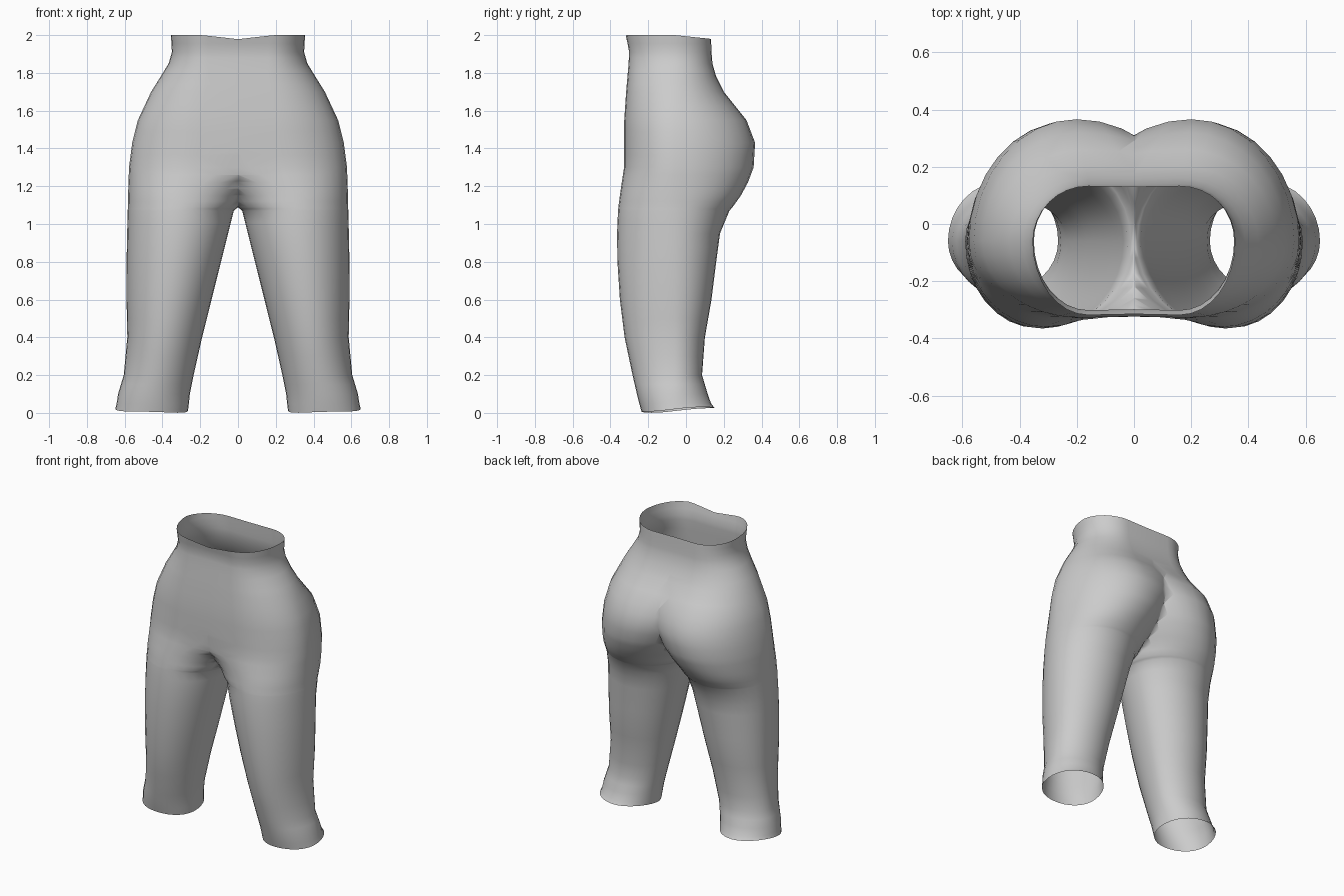
import bpy, bmesh, math

SIDES = 32      # points around each leg
MID_Y = -0.06   # depth at which the cross-section is widest

# Cross-sections from hem to waist:
# height, centre x, outer x, inner radius (front), inner radius (back), front y, back y
SECTIONS = [
    (0.00, 0.455, 0.650, 0.190, 0.190, -0.235, 0.150),
    (0.10, 0.440, 0.635, 0.185, 0.185, -0.260, 0.115),
    (0.20, 0.420, 0.605, 0.185, 0.185, -0.283, 0.085),
    (0.40, 0.390, 0.586, 0.200, 0.200, -0.325, 0.100),
    (0.60, 0.365, 0.590, 0.225, 0.225, -0.350, 0.135),
    (0.80, 0.340, 0.590, 0.250, 0.250, -0.363, 0.160),
    (0.95, 0.320, 0.587, 0.268, 0.268, -0.365, 0.180),
    (1.07, 0.305, 0.584, 0.283, 0.283, -0.360, 0.230),
    (1.09, 0.300, 0.583, 0.302, 0.301, -0.358, 0.247),
    (1.15, 0.290, 0.582, 0.340, 0.316, -0.350, 0.290),
    (1.22, 0.260, 0.580, 0.420, 0.335, -0.340, 0.328),
    (1.30, 0.230, 0.577, 0.850, 0.355, -0.328, 0.358),
    (1.43, 0.200, 0.560, 1.200, 0.410, -0.328, 0.366),
    (1.55, 0.190, 0.530, 1.200, 0.490, -0.327, 0.320),
    (1.70, 0.170, 0.460, 1.200, 0.800, -0.317, 0.200),
    (1.78, 0.160, 0.410, 1.200, 1.000, -0.310, 0.160),
    (1.85, 0.160, 0.367, 1.200, 1.200, -0.304, 0.140),
    (1.91, 0.160, 0.350, 1.200, 1.200, -0.301, 0.135),
    (2.00, 0.160, 0.355, 1.200, 1.200, -0.318, 0.132),
]


def subdivide(rows):
    """Insert a halfway section between each pair."""
    out = []
    for a, b in zip(rows, rows[1:]):
        out += [a, tuple((p + q) / 2 for p, q in zip(a, b))]
    return out + [rows[-1]]


def ring_point(row, i):
    z, cx, outer, in_front, in_back, yf, yb = row
    t = 2 * math.pi * i / SIDES
    c, s = math.cos(t), math.sin(t)
    rx = outer - cx if c > 0 else (in_back if s > 0 else in_front)
    ry = yb - MID_Y if s > 0 else MID_Y - yf
    x, y = cx + rx * c, MID_Y + ry * s
    if z < 0.01:        # wavy hem, higher at the back and outside
        z = 0.015 + 0.07 * (y - MID_Y) + 0.005 * c + 0.003 * math.sin(3 * t)
        z = max(z, 0.0)
    elif z > 1.99:      # waist dips at the front centre and the back
        if s < 0:
            z -= 0.03 * max(0.0, 1 - (max(x, 0) / 0.17) ** 2)
        else:
            z -= 0.02 * s
    return x, y, z


# One leg and half the hips as a tube, cut on the centre plane
bm = bmesh.new()
rings = [[bm.verts.new(ring_point(r, i)) for i in range(SIDES)]
         for r in subdivide(SECTIONS)]
for lo, hi in zip(rings, rings[1:]):
    for i in range(SIDES):
        j = (i + 1) % SIDES
        bm.faces.new((lo[i], lo[j], hi[j], hi[i]))
bmesh.ops.bisect_plane(bm, geom=bm.verts[:] + bm.edges[:] + bm.faces[:],
                       plane_co=(0, 0, 0), plane_no=(1, 0, 0),
                       dist=0.0005, clear_inner=True)
for v in bm.verts:
    if abs(v.co.x) < 0.001:
        v.co.x = 0.0
for f in bm.faces:
    f.smooth = True

mesh = bpy.data.meshes.new("trousers")
bm.to_mesh(mesh)
bm.free()

grey = bpy.data.materials.new("grey cloth")
grey.diffuse_color = (0.6, 0.6, 0.6, 1)
mesh.materials.append(grey)

# Mirror into the full open-ended trousers
trousers = bpy.data.objects.new("trousers", mesh)
bpy.context.collection.objects.link(trousers)
mirror = trousers.modifiers.new("mirror", 'MIRROR')
mirror.use_clip = True
mirror.merge_threshold = 0.002
